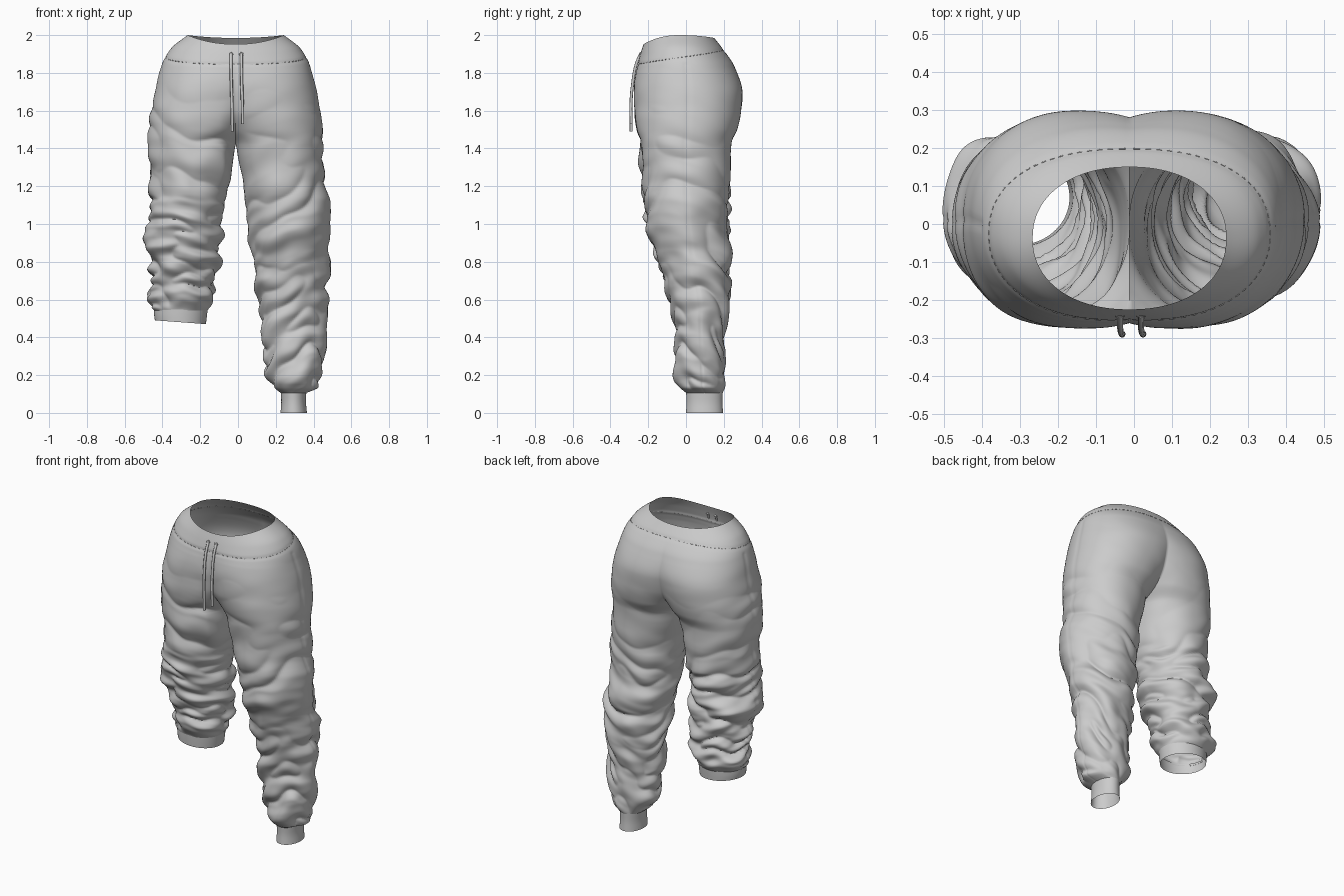
import bpy, bmesh
from math import sin, cos, pi, acos, exp, copysign
from mathutils import Vector, noise

if "Cube" in bpy.data.objects:
    bpy.data.objects.remove(bpy.data.objects["Cube"])

X0 = -0.012          # centre seam
COLS = 120           # points round each leg

# Section rows: z, inner x, outer x, front y, back y (x measured from the seam)
HIP = [(2.0, -.255, .255, -.225, .15), (1.93, -.32, .342, -.242, .2), (1.84, -.27, .393, -.258, .255),
       (1.69, -.18, .43, -.277, .299), (1.6, -.135, .447, -.274, .292), (1.5, -.06, .46, -.256, .27),
       (1.42, 0, .462, -.243, .24), (1.36, .012, .463, -.238, .236)]
LONG = HIP + [(1.2, .04, .472, -.227, .23), (1.0, .06, .488, -.2, .222), (.8, .09, .488, -.15, .224),
              (.6, .118, .482, -.092, .233), (.4, .134, .475, -.053, .207), (.2, .173, .452, -.042, .214),
              (.135, .2, .435, -.025, .2), (.105, .24, .372, .002, .193)]
SHORT = HIP + [(1.2, .035, .45, -.233, .23), (1.0, .072, .462, -.214, .223), (.8, .092, .45, -.152, .228),
               (.6, .127, .447, -.087, .228), (.56, .138, .445, -.07, .21), (.54, .15, .43, -.058, .198)]
LONG_CUFF = [(.115, .239, .374, .0, .195), (.06, .241, .372, .003, .193), (0, .237, .377, 0, .196)]
SHORT_CUFF = [(.555, .148, .432, -.06, .2), (.52, .152, .432, -.058, .198), (.48, .158, .428, -.055, .195)]


def clamp(v):
    return max(0.0, min(1.0, v))


def section(table, z):
    """Monotone cubic interpolation of the section rows at height z."""
    n = len(table)
    i = next((j for j in range(n - 1) if z >= table[j + 1][0] - 1e-9), n - 2)

    def slope(j, c):
        return (table[j + 1][c] - table[j][c]) / (table[j + 1][0] - table[j][0])

    def tangent(j, c):
        if j == 0 or j == n - 1:
            return slope(min(j, n - 2), c)
        a, b = slope(j - 1, c), slope(j, c)
        return 2 * a * b / (a + b) if a * b > 0 else 0.0
    h = table[i + 1][0] - table[i][0]
    t = (z - table[i][0]) / h
    out = []
    for c in range(1, 5):
        p, q = table[i][c], table[i + 1][c]
        out.append(p * (2*t**3 - 3*t*t + 1) + q * (3*t*t - 2*t**3)
                   + h * (tangent(i, c) * (t**3 - 2*t*t + t) + tangent(i + 1, c) * (t**3 - t*t)))
    return out


def folds(side, a, z, bottom):
    """Cloth folds: mostly level rounded ridges with sharp valleys, denser on the bunched short leg."""
    grow = clamp((1.75 - z) / (0.95 if side > 0 else 0.75))
    amp = 0.005 * clamp((1.84 - z) / .1) + (0.024 if side > 0 else 0.031) * grow
    if z > 1.1:
        amp *= 1 - 0.65 * clamp(-sin(a)) * clamp((z - 1.1) / .2)
    amp *= clamp((z - bottom) / 0.05)
    low = max(0.0, 1.15 - z)
    phase = 6.5 * z - (1.5 if side > 0 else 5.5) * low
    tilt = (0.7 if side > 0 else 0.45) * cos(a + 0.6)
    ring = 0.7
    p = Vector((ring * cos(a) + side * 7, ring * sin(a), phase + tilt))
    p.z += 0.5 * noise.noise(Vector((1.1 * cos(a), 1.1 * sin(a) + side, z * 3)))
    d = amp * (2 * abs(noise.noise(p)) - 0.45)
    return d + amp * 0.35 * noise.noise(Vector((1.5 * cos(a), 1.5 * sin(a) + side * 5, (phase + tilt) * 2)))


def stitch_height(a):
    s = sin(a)
    return 1.885 - (0.04 if s > 0 else 0.035) * s


def point(table, side, z, u, wrinkled=True, lift=0.0):
    """Surface point: u runs 0..1 from the inner seam round front, outside and back."""
    xin, xout, yf, yb = section(table, z)
    c, h, ym, d = (xin + xout) / 2, (xout - xin) / 2, (yf + yb) / 2, (yb - yf) / 2
    power = 0.92 + 0.08 * clamp((1.42 - z) / .2)                        # boxier hips, rounder legs
    a0 = acos(clamp(c / h) ** (1 / power)) if xin < -1e-6 else 0.0
    a = a0 + (2 * pi - 2 * a0) * u
    ca, sa = cos(a), sin(a)
    x = c - h * copysign(abs(ca) ** power, ca)
    y = ym - d * copysign(abs(sa) ** power, sa)
    zz = z - clamp((z - 1.8) / .2) * sa * sa * (0.048 if sa > 0 else 0.015)
    off = lift
    if wrinkled:
        off += folds(side, a, z, table[-1][0]) * clamp(x / .08)
        off -= 0.003 * exp(-((zz - stitch_height(a)) / .008) ** 2)      # waistband groove
        if z < 1.85:
            off -= 0.003 * exp(-((a - pi) / .04) ** 2)                  # side seam
    elif side < 0:
        zz -= 0.01 * ca * clamp((0.54 - z) / .06)                       # tilted hem
    x = max(0.0, x - off * ca)
    y -= off * sa
    if a0 > 0 and u in (0, 1):
        x = 0.0
    return Vector((X0 + side * x, y, zz))


def heights(table, step):
    zs = [table[0][0]]
    for r, q in zip(table, table[1:]):
        n = max(3, round((r[0] - q[0]) / step))
        zs += [r[0] + (q[0] - r[0]) * k / n for k in range(1, n + 1)]
    return zs


def finish(bm, name):
    bmesh.ops.remove_doubles(bm, verts=bm.verts, dist=0.0004)
    me = bpy.data.meshes.new(name)
    bm.to_mesh(me)
    bm.free()
    ob = bpy.data.objects.new(name, me)
    bpy.context.collection.objects.link(ob)
    bpy.ops.object.select_all(action='DESELECT')
    ob.select_set(True)
    bpy.context.view_layer.objects.active = ob
    bpy.ops.object.shade_smooth_by_angle(angle=1.2)
    return ob


def loft(bm, table, side, step, wrinkled=True):
    rows = [[bm.verts.new(point(table, side, z, k / COLS, wrinkled)) for k in range(COLS + 1)]
            for z in heights(table, step)]
    for r, q in zip(rows, rows[1:]):
        for k in range(COLS):
            f = [r[k], q[k], q[k + 1], r[k + 1]]
            bm.faces.new(f if side > 0 else f[::-1])


def tube(name, paths, radius, smooth=True):
    cu = bpy.data.curves.new(name, 'CURVE')
    cu.dimensions = '3D'
    cu.bevel_depth = radius
    cu.bevel_resolution = 2 if smooth else 0
    cu.use_fill_caps = True
    for pts in paths:
        sp = cu.splines.new('BEZIER' if smooth else 'POLY')
        ps = sp.bezier_points if smooth else sp.points
        ps.add(len(pts) - 1)
        for p, co in zip(ps, pts):
            if smooth:
                p.co = co
                p.handle_left_type = p.handle_right_type = 'AUTO'
            else:
                p.co = (*co, 1)
    ob = bpy.data.objects.new(name, cu)
    bpy.context.collection.objects.link(ob)


# Seat and both legs as one skin, joined along the centre seam
bm = bmesh.new()
loft(bm, LONG, 1, 0.008)
loft(bm, SHORT, -1, 0.008)
finish(bm, "seat_and_legs")

# Ribbed cuffs
for name, table, side in (("long_leg_cuff", LONG_CUFF, 1), ("short_leg_cuff", SHORT_CUFF, -1)):
    bm = bmesh.new()
    loft(bm, table, side, 0.015, False)
    finish(bm, name)

# Drawstrings hanging from the waistband
for name, x, end in (("left_drawstring", -.037, 1.49), ("right_drawstring", .018, 1.53)):
    tube(name, [[(x, -.24, 1.9), (x, -.262, 1.85), (x + .002, -.284, 1.73),
                 (x + .005, -.291, 1.64), (x + .007, -.29, end)]], 0.008)

# Eyelets
for name, x in (("left_eyelet", -.037), ("right_eyelet", .018)):
    bpy.ops.mesh.primitive_torus_add(location=(x, -.243, 1.898), rotation=(pi / 2, 0, 0), major_radius=.01,
                                     minor_radius=.002, major_segments=20, minor_segments=8)
    bpy.context.object.name = name
    bpy.ops.object.shade_smooth()


# Dashed stitching under the waistband
def stitch_point(side, u):
    z = 1.9
    for _ in range(6):
        z += stitch_height(pi / 2 + pi * u) - point(LONG, side, z, u).z
    return point(LONG, side, z, u, True, 0.001)


tube("waistband_stitching", [[stitch_point(s, (k + .2) / 40), stitch_point(s, (k + .7) / 40)]
                             for s in (1, -1) for k in range(40)], 0.0015, False)
